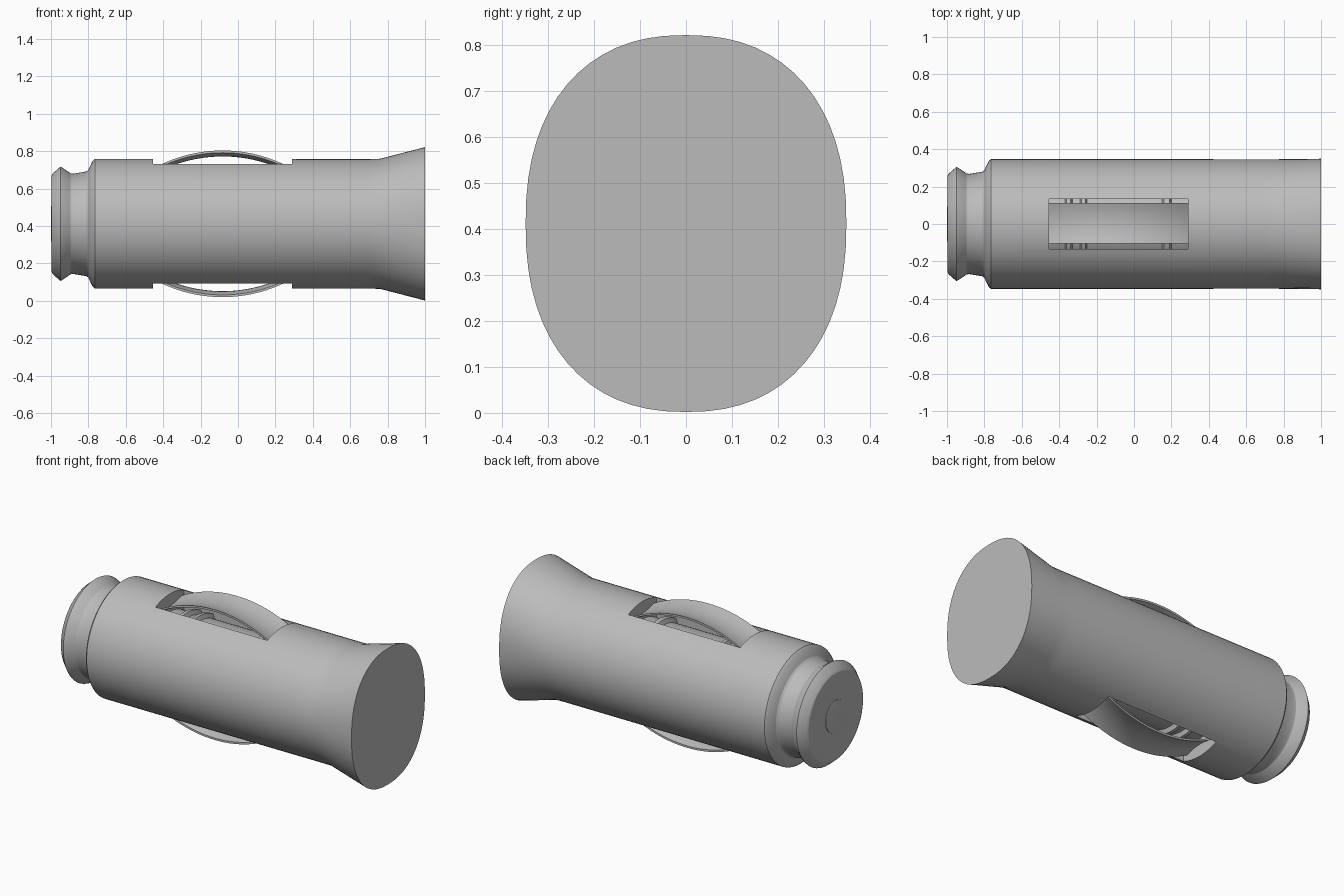
import bpy, bmesh, math

cube = bpy.data.objects.get("Cube")
if cube:
    bpy.data.objects.remove(cube, do_unlink=True)

AXIS_Z = 0.412
SIDES = 64

metal = bpy.data.materials.new("plain grey metal")
metal.use_nodes = True
GREY = (0.5, 0.5, 0.5, 1)
metal.diffuse_color = GREY
metal.node_tree.nodes["Principled BSDF"].inputs["Base Color"].default_value = GREY


def finish(name, bm, angle=25):
    bmesh.ops.recalc_face_normals(bm, faces=bm.faces)
    mesh = bpy.data.meshes.new(name)
    bm.to_mesh(mesh)
    bm.free()
    mesh.materials.append(metal)
    obj = bpy.data.objects.new(name, mesh)
    bpy.context.collection.objects.link(obj)
    smooth(obj, angle)
    return obj


def smooth(obj, angle=25):
    bpy.ops.object.select_all(action="DESELECT")
    obj.select_set(True)
    bpy.context.view_layer.objects.active = obj
    bpy.ops.object.shade_smooth_by_angle(angle=math.radians(angle))


def lathe(name, profile):
    """Closed solid along x; each profile entry is x, y radius, z radius, roundness."""
    bm = bmesh.new()
    rings = []
    for x, ry, rz, power in profile:
        ring = []
        for i in range(SIDES):
            a = 2 * math.pi * i / SIDES
            c, s = math.cos(a), math.sin(a)
            y = math.copysign(abs(c) ** (2 / power), c) * ry
            z = math.copysign(abs(s) ** (2 / power), s) * rz
            ring.append(bm.verts.new((x, y, AXIS_Z + z)))
        rings.append(ring)
    for a, b in zip(rings, rings[1:]):
        for i in range(SIDES):
            j = (i + 1) % SIDES
            bm.faces.new((a[i], a[j], b[j], b[i]))
    bm.faces.new(rings[0])
    bm.faces.new(rings[-1])
    return finish(name, bm)


def circles(points):
    return [(x, r, r, 2) for x, r in points]


# Body with grooved nose and a flared, oval end
body = lathe("body", circles([
    (-0.996, 0.258), (-0.99, 0.27), (-0.95, 0.305), (-0.942, 0.302),
    (-0.895, 0.27), (-0.88, 0.268), (-0.81, 0.28), (-0.80, 0.288),
    (-0.778, 0.335), (-0.765, 0.347), (0.70, 0.346)])
    + [(0.76, 0.346, 0.348, 2), (1.0, 0.349, 0.41, 2.3)])

# Window cut through top and bottom
X0, X1, HALF = -0.455, 0.29, 0.135
bm = bmesh.new()
bmesh.ops.create_cube(bm, size=1)
for v in bm.verts:
    v.co.x = X0 if v.co.x < 0 else X1
    v.co.y *= 2 * HALF
    v.co.z = AXIS_Z + v.co.z * 1.2
cutter = finish("window_cutter", bm)
cutter.hide_render = True
cut = body.modifiers.new("window", "BOOLEAN")
cut.object = cutter
cut.solver = "EXACT"
bpy.context.view_layer.objects.active = body
bpy.ops.object.modifier_apply(modifier=cut.name)
bpy.data.objects.remove(cutter, do_unlink=True)
smooth(body)

# Inner core with raised collars, seen through the windows
core = [(X0 - 0.01, 0.24)]
for start, end in [(-0.37, -0.33), (-0.29, -0.25), (0.15, 0.20)]:
    core += [(start, 0.24), (start + 0.01, 0.265), (end - 0.01, 0.265), (end, 0.24)]
core.append((X1 + 0.01, 0.24))
lathe("inner_core", circles(core))

# Round button on the nose
lathe("nose_button", circles([(-1.0, 0.09), (-0.998, 0.096), (-0.99, 0.098)]))

# Bowed springs, dished across their width
BOW, PEAK, WIDTH = 0.76, 0.392, 0.108
mid = (X0 + X1) / 2
for side, name in [(1, "top_bow_spring"), (-1, "bottom_bow_spring")]:
    bm = bmesh.new()
    rows = []
    for i in range(33):
        x = X0 + (X1 - X0) * i / 32
        drop = BOW - math.sqrt(BOW ** 2 - (x - mid) ** 2)
        row = []
        for layer in (0, 0.012):
            cols = [-1 + k / 5 for k in range(11)]
            if layer:
                cols.reverse()
            for t in cols:
                z = PEAK - drop - 0.02 * (1 - t * t) - layer
                row.append(bm.verts.new((x, t * WIDTH + 0.003, AXIS_Z + side * z)))
        rows.append(row)
    n = len(rows[0])
    for a, b in zip(rows, rows[1:]):
        for k in range(n):
            m = (k + 1) % n
            bm.faces.new((a[k], a[m], b[m], b[k]))
    bm.faces.new(rows[0])
    bm.faces.new(rows[-1])
    finish(name, bm, 35)
